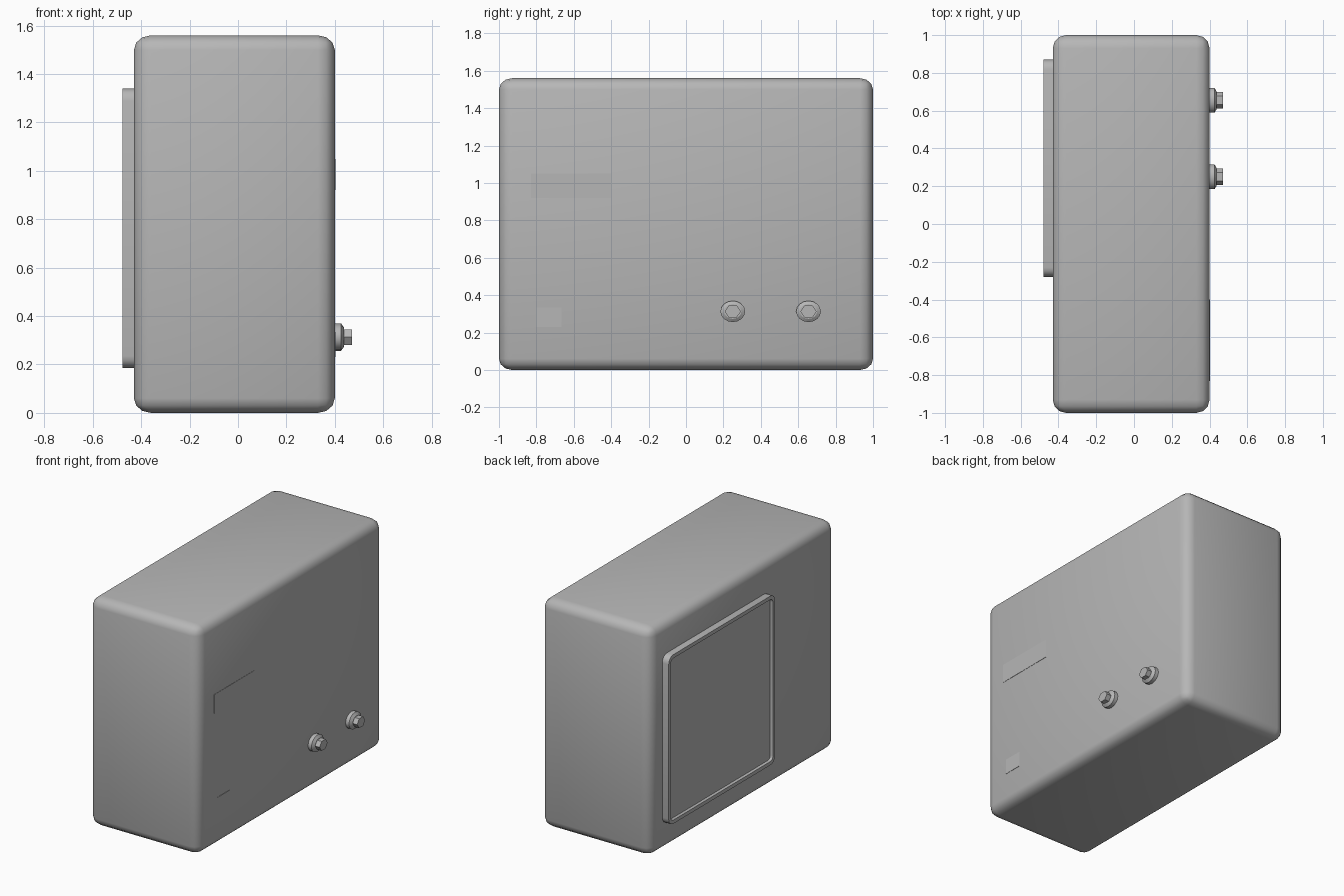
import bpy, bmesh, math
from mathutils import Matrix, Vector

cube = bpy.data.objects.get("Cube")
if cube:
    bpy.data.objects.remove(cube, do_unlink=True)

grey = bpy.data.materials.new("plain_grey")
grey.use_nodes = True
colour = (0.47, 0.47, 0.47, 1)
grey.diffuse_color = colour
grey.node_tree.nodes["Principled BSDF"].inputs["Base Color"].default_value = colour


def finish(name, bm, angle=None):
    """Turn a bmesh into an object; angle limits the smoothing."""
    bmesh.ops.recalc_face_normals(bm, faces=bm.faces)
    mesh = bpy.data.meshes.new(name)
    bm.to_mesh(mesh)
    bm.free()
    mesh.materials.append(grey)
    obj = bpy.data.objects.new(name, mesh)
    bpy.context.collection.objects.link(obj)
    if angle:
        bpy.ops.object.select_all(action='DESELECT')
        obj.select_set(True)
        bpy.context.view_layer.objects.active = obj
        bpy.ops.object.shade_smooth_by_angle(angle=math.radians(angle))
    return obj


def box(low, high):
    bm = bmesh.new()
    low, high = Vector(low), Vector(high)
    bmesh.ops.create_cube(bm, size=1, matrix=Matrix.Translation((low + high) / 2)
                          @ Matrix.Diagonal((*(high - low), 1)))
    return bm


def rings(bm, profile, sides, y, z, squash, turn=0):
    """Lathe of (x, radius) pairs around the x axis, with a capped end."""
    loops = []
    for x, r in profile:
        loops.append([bm.verts.new((x, y + r * math.cos(a), z + squash * r * math.sin(a)))
                      for a in (turn + math.tau * i / sides for i in range(sides))])
    for a, b in zip(loops, loops[1:]):
        for i in range(sides):
            j = (i + 1) % sides
            bm.faces.new((a[i], a[j], b[j], b[i]))
    bm.faces.new(loops[0])
    bm.faces.new(loops[-1])


# Rounded body, with its rounding slightly flattened in height
squash = 0.86
bm = box((-0.43, -1, 0), (0.4, 1, 1.56 / squash))
bmesh.ops.bevel(bm, geom=bm.edges[:], offset=0.07, segments=3, profile=0.5, affect='EDGES')
bmesh.ops.scale(bm, vec=(1, 1, squash), verts=bm.verts)
finish("body", bm, 60)

# Side panel with rounded corners and a sunken face
bm = box((-0.478, -0.28, 0.185), (-0.42, 0.87, 1.34))
corners = [e for e in bm.edges if abs(e.verts[0].co.x - e.verts[1].co.x) > 0.01]
bmesh.ops.bevel(bm, geom=corners, offset=0.05, segments=4, profile=0.5, affect='EDGES')
face = min(bm.faces, key=lambda f: f.calc_center_median().x)
bmesh.ops.inset_region(bm, faces=[face], thickness=0.025)
bmesh.ops.inset_region(bm, faces=[face], thickness=0.003)
bmesh.ops.translate(bm, vec=(0.018, 0, 0), verts=face.verts)
finish("side_panel", bm, 30)

# Two bolts, each a tapered flange with a hexagonal head
for name, y in (("front", 0.25), ("back", 0.655)):
    bm = bmesh.new()
    rings(bm, [(0.39, 0.066), (0.426, 0.066), (0.438, 0.046)], 16, y, 0.313, squash)
    finish(name + "_bolt_flange", bm, 30)
    bm = bmesh.new()
    rings(bm, [(0.43, 0.043), (0.472, 0.043)], 6, y, 0.313, squash)
    finish(name + "_bolt_head", bm)

# Thin flat plates on the bolt side
for name, y0, y1, z0, z1 in (("long_plate", -0.83, -0.4, 0.92, 1.05),
                             ("square_plate", -0.8, -0.665, 0.23, 0.335)):
    finish(name, box((0.398, y0, z0), (0.402, y1, z1)))
